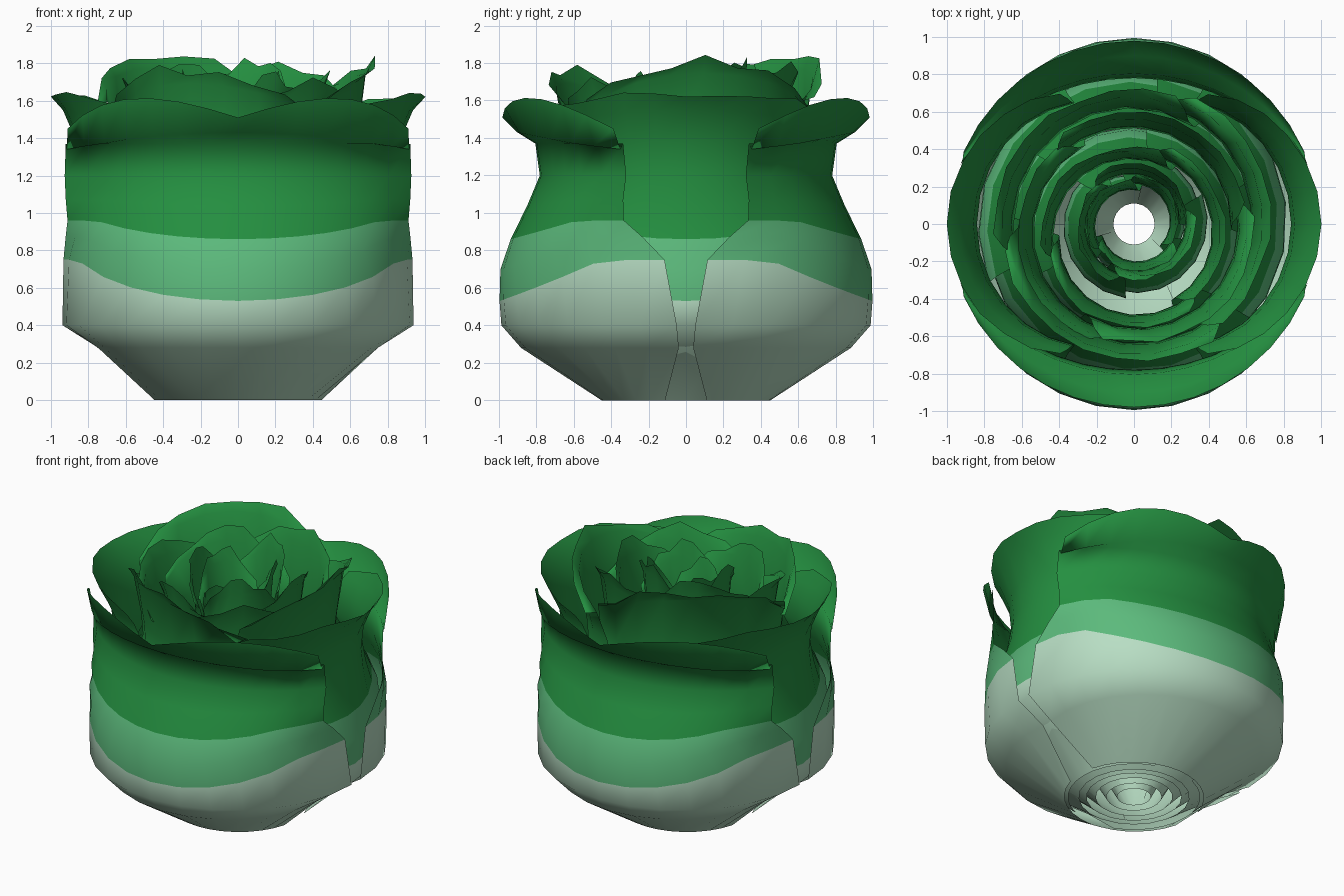
import bpy, bmesh, math, random

if "Cube" in bpy.data.objects:
    bpy.data.objects.remove(bpy.data.objects["Cube"])

random.seed(11)


def material(name, rgb):
    m = bpy.data.materials.new(name)
    m.diffuse_color = (*[((c / 255 + 0.055) / 1.055) ** 2.4 for c in rgb], 1)
    m.use_nodes = True
    m.node_tree.nodes["Principled BSDF"].inputs["Base Color"].default_value = m.diffuse_color
    return m


MATS = [material("pale green", (184, 222, 196)),
        material("mid green", (92, 186, 124)),
        material("leaf green", (36, 143, 64))]

OUTER_HALF = (76, 87, 87, 83, 76, 70, 70, 71, 70, 69, 67)
INNER_HALF = (70, 72, 73, 74, 74, 73, 72, 70, 66, 62, 56)


def leaf(name, facing, radii, top, half, cols, jitter, drop,
         edge=None, mid=None, saddle=0.0, shift=0.0):
    """Cupped leaf sheet. radii = base, belly, neck, tip; half = half-width in
    degrees per row; edge = radius of each row at the leaf's two side edges."""
    base, belly, neck, tip = radii
    mid = mid or base + (belly - base) * 0.82
    # height, radius, rise of the row towards the side edges
    rows = [(0.0, base, 0.0),
            (0.28, mid, 0.0),
            (0.40, belly * 0.99, 0.0),
            (0.53, belly, 0.22),
            (0.70, belly * 0.995, 0.17),
            (0.86, belly * 0.94, 0.10),
            (1.04, neck * 0.55 + belly * 0.42, 0.03),
            (1.20, neck, 0.0),
            (1.37, neck + (tip - neck) * 0.12, 0.0),
            (top - 0.08, neck + (tip - neck) * 0.6, -0.03),
            (top, tip, 0.0)]
    bm = bmesh.new()
    grid = []
    for i, (z, r, rise) in enumerate(rows):
        line = []
        for c in range(cols + 1):
            u = 2 * c / cols - 1
            a = math.radians(facing + half[i] * u)
            w = u * u
            rr = r + (edge[i] - r) * w if edge else r
            zz = z + rise * min(1, abs(u) / 0.75) ** 2
            rr += 0.02 * u * (i > 0) * (edge is None)   # tucks under its neighbour
            if i == len(rows) - 1:                      # wavy or pointed rim
                zz += saddle * math.sin(math.pi * min(1, abs(u) * 0.9)) - drop * w
                zz += random.uniform(-jitter, jitter)
                rr += random.uniform(-jitter, jitter) * 0.3
            elif i == len(rows) - 2:
                zz -= drop * 0.6 * w
            y = -rr * math.cos(a) + shift * min(1, z)
            line.append(bm.verts.new((rr * math.sin(a), y, zz)))
        grid.append(line)
    for i in range(len(grid) - 1):
        for c in range(cols):
            f = bm.faces.new((grid[i][c], grid[i][c + 1], grid[i + 1][c + 1], grid[i + 1][c]))
            f.material_index = 0 if i < 3 else 1 if i < 5 else 2
            f.smooth = True
    me = bpy.data.meshes.new(name)
    bm.to_mesh(me)
    bm.free()
    for m in MATS:
        me.materials.append(m)
    ob = bpy.data.objects.new(name, me)
    bpy.context.collection.objects.link(ob)


# Outer wrapping leaves: front and back, then left and right just inside
OUTER_EDGE = (0.46, 0.74, 0.94, 0.94, 0.95, 0.97, 0.98, 0.98, 0.98, 0.98, 0.99)
for side, ang in (("front", 0), ("back", 180)):
    leaf("outer_leaf_" + side, ang, (0.45, 0.995, 0.78, 0.98), 1.51, OUTER_HALF, 14,
         0.0, 0.10, OUTER_EDGE, 0.88, 0.13)
SIDE_HALF = [h * 0.9 for h in OUTER_HALF]
SIDE_EDGE = (0.43, 0.74, 0.91, 0.92, 0.92, 0.88, 0.78, 0.72, 0.73, 0.76, 0.80)
for side, ang in (("right", 90), ("left", 270)):
    leaf("side_leaf_" + side, ang, (0.43, 0.93, 0.84, 1.0), 1.63, SIDE_HALF, 12,
         0.015, 0.12, SIDE_EDGE, 0.72, 0.02)

# Inner rings: base, belly, neck, tip radius, top height, first direction, y shift
RINGS = [((0.36, 0.82, 0.63, 0.73), 1.82, 218, 0.0),
         ((0.31, 0.70, 0.54, 0.62), 1.73, 160, -0.03),
         ((0.25, 0.56, 0.42, 0.49), 1.74, 100, -0.06),
         ((0.18, 0.38, 0.26, 0.31), 1.76, 40, 0.0),
         ((0.11, 0.28, 0.20, 0.25), 1.70, 0, 0.0)]
for k, (radii, top, start, shift) in enumerate(RINGS):
    for j in range(3):
        ang = start + 120 * j
        back = -math.cos(math.radians(ang))
        leaf(f"inner_leaf_{k + 1}_{j + 1}", ang, radii, top + 0.05 * back,
             INNER_HALF, 8, 0.04, 0.26, shift=shift)
